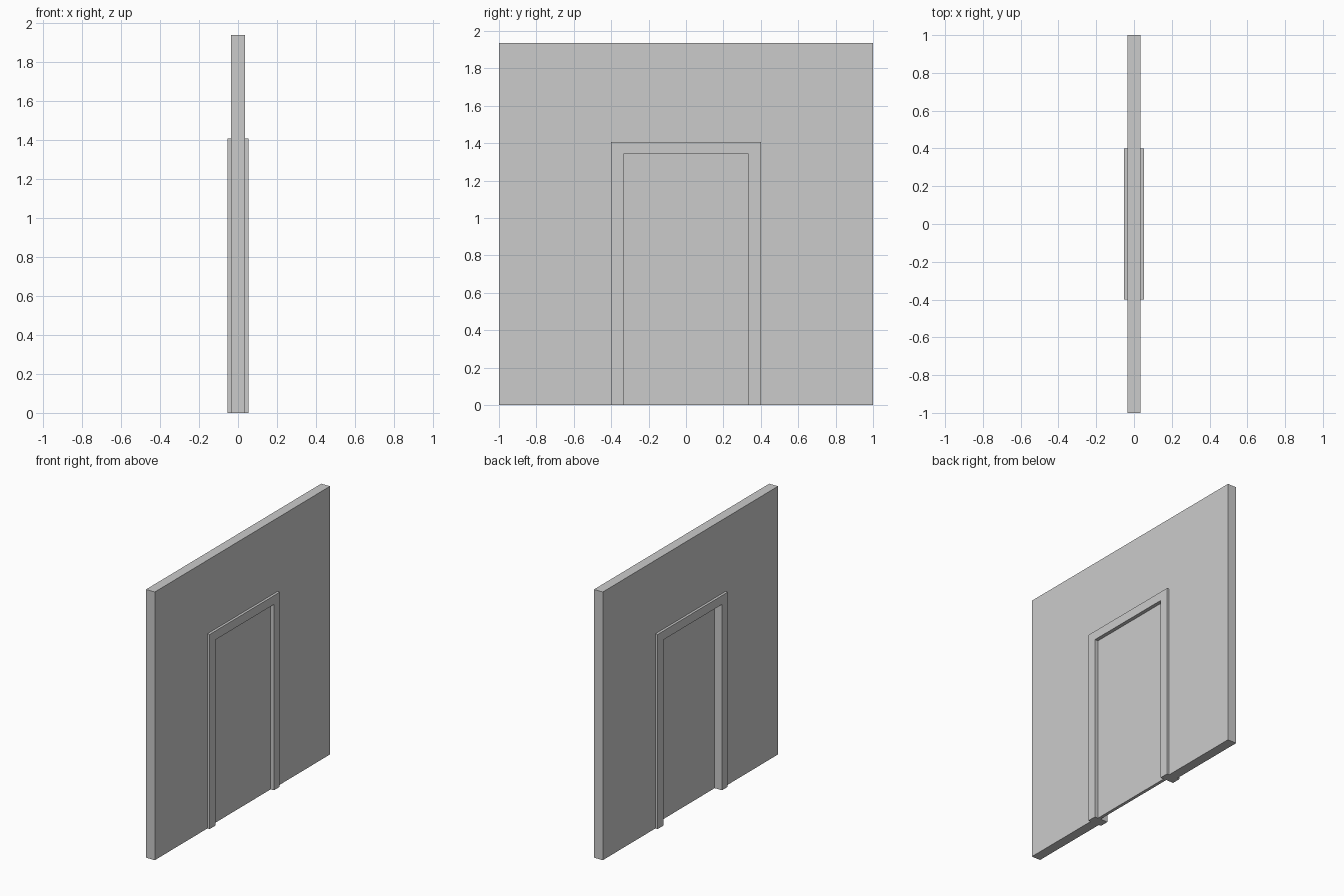
import bpy, bmesh

if "Cube" in bpy.data.objects:
    bpy.data.objects.remove(bpy.data.objects["Cube"])


def extrude_profile(name, outline, x0, x1):
    """Extrude a closed (y, z) outline along x from x0 to x1."""
    bm = bmesh.new()
    face = bm.faces.new([bm.verts.new((x0, y, z)) for y, z in outline])
    result = bmesh.ops.extrude_face_region(bm, geom=[face])
    moved = [v for v in result["geom"] if isinstance(v, bmesh.types.BMVert)]
    bmesh.ops.translate(bm, verts=moved, vec=(x1 - x0, 0, 0))
    bmesh.ops.recalc_face_normals(bm, faces=bm.faces)
    mesh = bpy.data.meshes.new(name)
    bm.to_mesh(mesh)
    bm.free()
    obj = bpy.data.objects.new(name, mesh)
    bpy.context.collection.objects.link(obj)
    return obj


def arch(half_out, top_out, half_in, top_in):
    """Upside-down U outline with square corners, open at the floor."""
    return [(-half_out, 0), (-half_out, top_out), (half_out, top_out), (half_out, 0),
            (half_in, 0), (half_in, top_in), (-half_in, top_in), (-half_in, 0)]


WALL_HALF, WALL_TOP = 1.0, 1.937
FRAME_HALF, FRAME_TOP = 0.40, 1.406
DOOR_HALF, DOOR_TOP = 0.335, 1.342

# Wall with a doorway that the frame fills
extrude_profile("wall", arch(WALL_HALF, WALL_TOP, FRAME_HALF, FRAME_TOP), -0.035, 0.035)

# Door frame, standing proud on both sides of the wall
extrude_profile("door_frame", arch(FRAME_HALF, FRAME_TOP, DOOR_HALF, DOOR_TOP), -0.053, 0.053)

# Door leaf, set towards the +x side
extrude_profile("door", [(-DOOR_HALF, 0), (-DOOR_HALF, DOOR_TOP),
                         (DOOR_HALF, DOOR_TOP), (DOOR_HALF, 0)], 0.005, 0.027)
